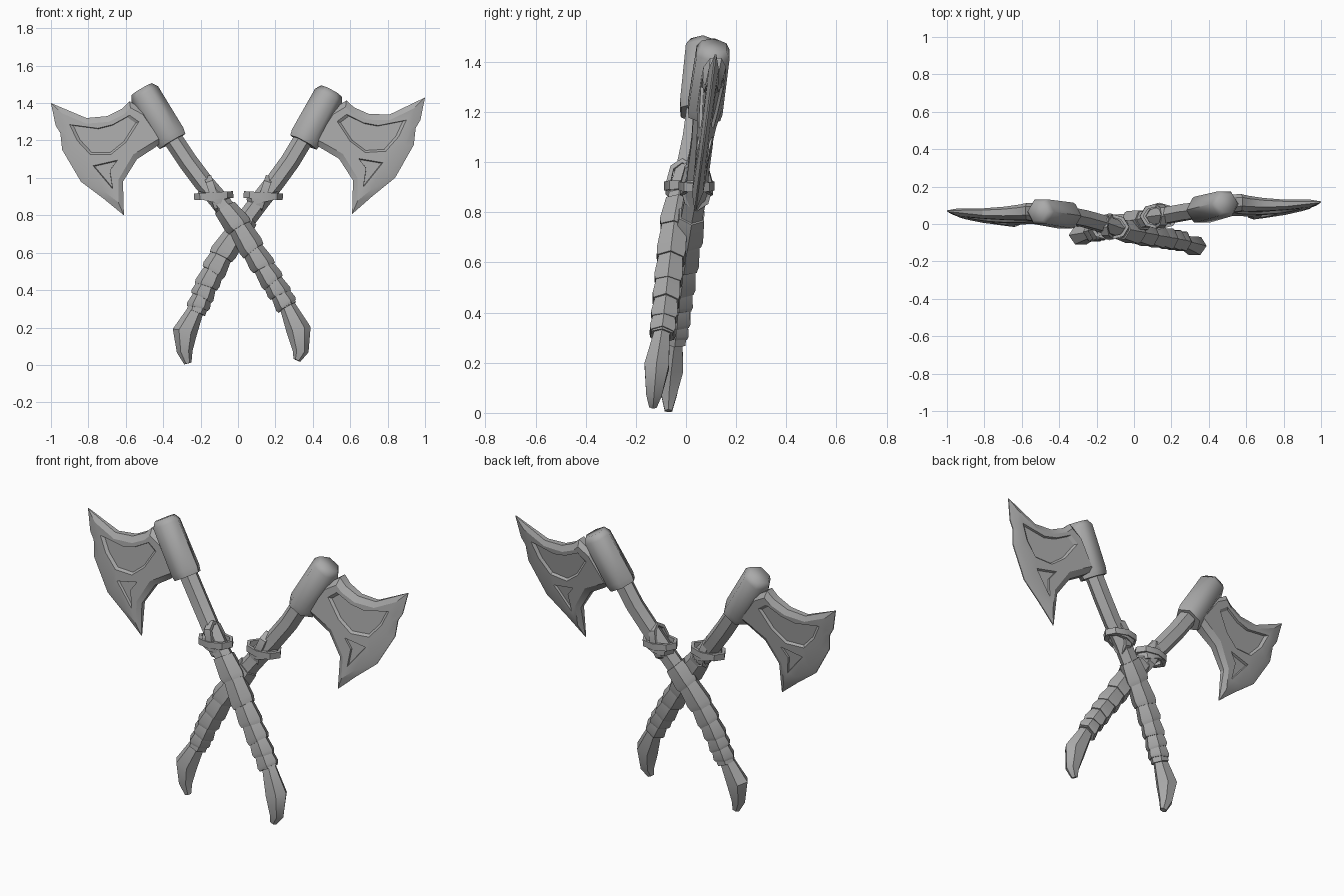
import bpy, bmesh, math
from mathutils import Vector

if "Cube" in bpy.data.objects:
    bpy.data.objects.remove(bpy.data.objects["Cube"])

grey = bpy.data.materials.new("plain_grey")
grey.diffuse_color = (0.40, 0.40, 0.40, 1)
grey.use_nodes = True
grey.node_tree.nodes["Principled BSDF"].inputs["Base Color"].default_value = grey.diffuse_color


def finish(bm, name, angle=35):
    bmesh.ops.recalc_face_normals(bm, faces=bm.faces[:])
    me = bpy.data.meshes.new(name)
    bm.to_mesh(me)
    bm.free()
    me.materials.append(grey)
    ob = bpy.data.objects.new(name, me)
    bpy.context.collection.objects.link(ob)
    bpy.ops.object.select_all(action='DESELECT')
    ob.select_set(True)
    bpy.context.view_layer.objects.active = ob
    bpy.ops.object.shade_smooth_by_angle(angle=math.radians(angle))
    return ob


def bridge(bm, a, b):
    n = len(a)
    for i in range(n):
        bm.faces.new((a[i], a[(i + 1) % n], b[(i + 1) % n], b[i]))


def tube(name, path, radii, sides=6, flat=0.95, tilt=0.0, angle=35):
    """Capped tube; each ring faces along the path, tilted in the front plane."""
    bm = bmesh.new()
    pts = [Vector(p) for p in path]
    rings = []
    for i, p in enumerate(pts):
        d = (pts[min(i + 1, len(pts) - 1)] - pts[max(i - 1, 0)]).normalized()
        u = Vector((0, 1, 0)).cross(d).normalized()
        v = d.cross(u)
        u = (u + d * tilt) if tilt else u
        rings.append([bm.verts.new(p + radii[i] * (u * math.cos(a) + v * math.sin(a) * flat))
                      for a in (2 * math.pi * k / sides for k in range(sides))])
    for a, b in zip(rings, rings[1:]):
        bridge(bm, a, b)
    bm.faces.new(rings[0])
    bm.faces.new(rings[-1])
    return finish(bm, name, angle)


def strap(name, center, slope, a, b, width, thick=0.018):
    """Flat binding loop; slope is its angle in the front plane."""
    bm = bmesh.new()
    c = Vector(center)
    u = Vector((math.cos(slope), 0, math.sin(slope)))
    n = Vector((-math.sin(slope), 0, math.cos(slope)))
    loops = []
    for off, w in ((0, -1), (0, 1), (-thick, 1), (-thick, -1)):
        loops.append([bm.verts.new(c + u * (a + off) * math.cos(t) + n * w * width / 2
                                   + Vector((0, (b + off) * math.sin(t), 0)))
                      for t in (2 * math.pi * k / 8 for k in range(8))])
    for i in range(4):
        bridge(bm, loops[i], loops[(i + 1) % 4])
    return finish(bm, name)


# Blade outline, raised face border and two engraved panels, as (x, z)
OUTER = [(0.50, 1.36), (0.58, 1.41), (0.62, 1.37), (0.70, 1.33), (0.81, 1.32), (1.0, 1.40),
         (0.975, 1.28), (0.95, 1.24), (0.94, 1.15), (0.84, 0.98), (0.72, 0.89),
         (0.61, 0.80), (0.615, 0.98), (0.54, 1.10), (0.44, 1.165), (0.40, 1.20)]
INNER = [(0.51, 1.34), (0.575, 1.375), (0.61, 1.34), (0.69, 1.30), (0.81, 1.29), (0.94, 1.345),
         (0.935, 1.27), (0.915, 1.23), (0.895, 1.15), (0.81, 1.01), (0.72, 0.93),
         (0.64, 0.87), (0.64, 0.99), (0.56, 1.125), (0.455, 1.19), (0.42, 1.21)]
PANELS = [[(0.90, 1.285), (0.75, 1.265), (0.67, 1.285), (0.58, 1.335), (0.53, 1.30),
           (0.60, 1.19), (0.68, 1.125), (0.79, 1.125), (0.86, 1.20)],
          [(0.775, 1.065), (0.645, 1.095), (0.685, 1.04), (0.67, 0.94)]]
CUTTING = range(5, 12)


def blade(name, side, y0, slope, lift):
    bm = bmesh.new()

    def half(x, z):
        t = (x - 0.35) * 0.874 - (z - 1.2) * 0.486
        return max(0.016, 0.046 - 0.075 * (t - 0.1))

    def put(x, z, depth):
        return bm.verts.new((side * x, y0 + slope * (z - 1.4) + depth, z + lift * (x - 0.5)))

    rims = []
    for f in (-1, 1):
        rim = [put(x, z, f * (0.003 if i in CUTTING else 0.5 * half(x, z)))
               for i, (x, z) in enumerate(OUTER)]
        top = [put(x, z, f * half(x, z)) for x, z in INNER]
        bridge(bm, rim, top)
        rims.append(rim)
        borders = [top]
        for panel in PANELS:
            cx = sum(p[0] for p in panel) / len(panel)
            cz = sum(p[1] for p in panel) / len(panel)
            lip = [put(x, z, f * half(x, z)) for x, z in panel]
            floor = [put(x + (cx - x) * 0.1, z + (cz - z) * 0.1, f * (half(x, z) - 0.012))
                     for x, z in panel]
            bridge(bm, lip, floor)
            fl = bm.faces.new(floor)
            bmesh.ops.triangulate(bm, faces=[fl])
            borders.append(lip)
        edges = []
        for loop in borders:
            for i, v in enumerate(loop):
                w = loop[(i + 1) % len(loop)]
                edges.append(bm.edges.get((v, w)) or bm.edges.new((v, w)))
        bmesh.ops.triangle_fill(bm, edges=edges, use_beauty=True, normal=(0, f, 0))
    bridge(bm, rims[0], rims[1])
    return finish(bm, name, 25)


def along(path, z):
    """Point on a descending path at height z."""
    for a, b in zip(path, path[1:]):
        if b[2] <= z <= a[2]:
            return Vector(a).lerp(Vector(b), (a[2] - z) / (a[2] - b[2]))
    return Vector(path[-1])


def axe(label, side, path, pommel, head, bands, knot, blade_y, slope, lift):
    tube(label + "_handle", path, [0.052] * len(path))
    tube(label + "_pommel", pommel, [0.042, 0.066, 0.042, 0.02], flat=0.85)
    # Head socket with a chamfered top
    a, b = Vector(head[0]), Vector(head[1])
    tube(label + "_head_socket", [a, a.lerp(b, 0.1), a.lerp(b, 0.9), b],
         [0.062, 0.083, 0.087, 0.08], flat=0.92, angle=62)
    blade(label + "_blade", side, blade_y, slope, lift)
    # Overlapping grip wraps
    for i, (z1, z0) in enumerate(zip(bands, bands[1:])):
        p, q = along(path, z1), along(path, z0 - 0.012)
        r = 0.073 - 0.002 * i
        tube(f"{label}_grip_wrap_{i + 1}", [p, p.lerp(q, 0.8), q], [r - 0.012, r, r - 0.006],
             tilt=(0.12 if i % 2 else -0.1))
    # Crossed binding straps above the grip
    k = Vector(knot)
    strap(label + "_binding_flat", k, side * -0.06, 0.105, 0.072, 0.036)
    strap(label + "_binding_low", k + Vector((0, 0, -0.015)), side * 0.22, 0.088, 0.066, 0.04)
    strap(label + "_binding_steep", k + Vector((0, 0, 0.005)), side * 1.25, 0.105, 0.066, 0.04)


# Front axe, head on the left
axe("front_axe", -1,
    [(-0.37, 0.05, 1.24), (-0.27, 0.03, 1.09), (-0.18, 0.005, 0.97), (-0.11, -0.02, 0.89),
     (0.0, -0.045, 0.75), (0.10, -0.065, 0.58), (0.19, -0.08, 0.44), (0.265, -0.095, 0.31)],
    [(0.262, -0.095, 0.32), (0.325, -0.117, 0.185), (0.335, -0.128, 0.07), (0.315, -0.132, 0.025)],
    [(-0.515, 0.068, 1.475), (-0.35, 0.043, 1.195)],
    [0.84, 0.745, 0.62, 0.53, 0.45, 0.385, 0.325], (-0.13, -0.015, 0.905), 0.07, 0.12, 0)

# Rear axe, head on the right
axe("rear_axe", 1,
    [(0.37, 0.075, 1.24), (0.28, 0.065, 1.09), (0.20, 0.05, 0.98), (0.12, 0.04, 0.88),
     (0.0, 0.01, 0.72), (-0.11, -0.015, 0.55), (-0.18, -0.032, 0.40), (-0.225, -0.045, 0.28)],
    [(-0.222, -0.045, 0.30), (-0.285, -0.06, 0.175), (-0.285, -0.068, 0.07), (-0.268, -0.07, 0.008)],
    [(0.50, 0.112, 1.465), (0.35, 0.073, 1.19)],
    [0.79, 0.70, 0.59, 0.505, 0.43, 0.37, 0.315], (0.135, 0.042, 0.905), 0.118, 0.135, 0.06)
